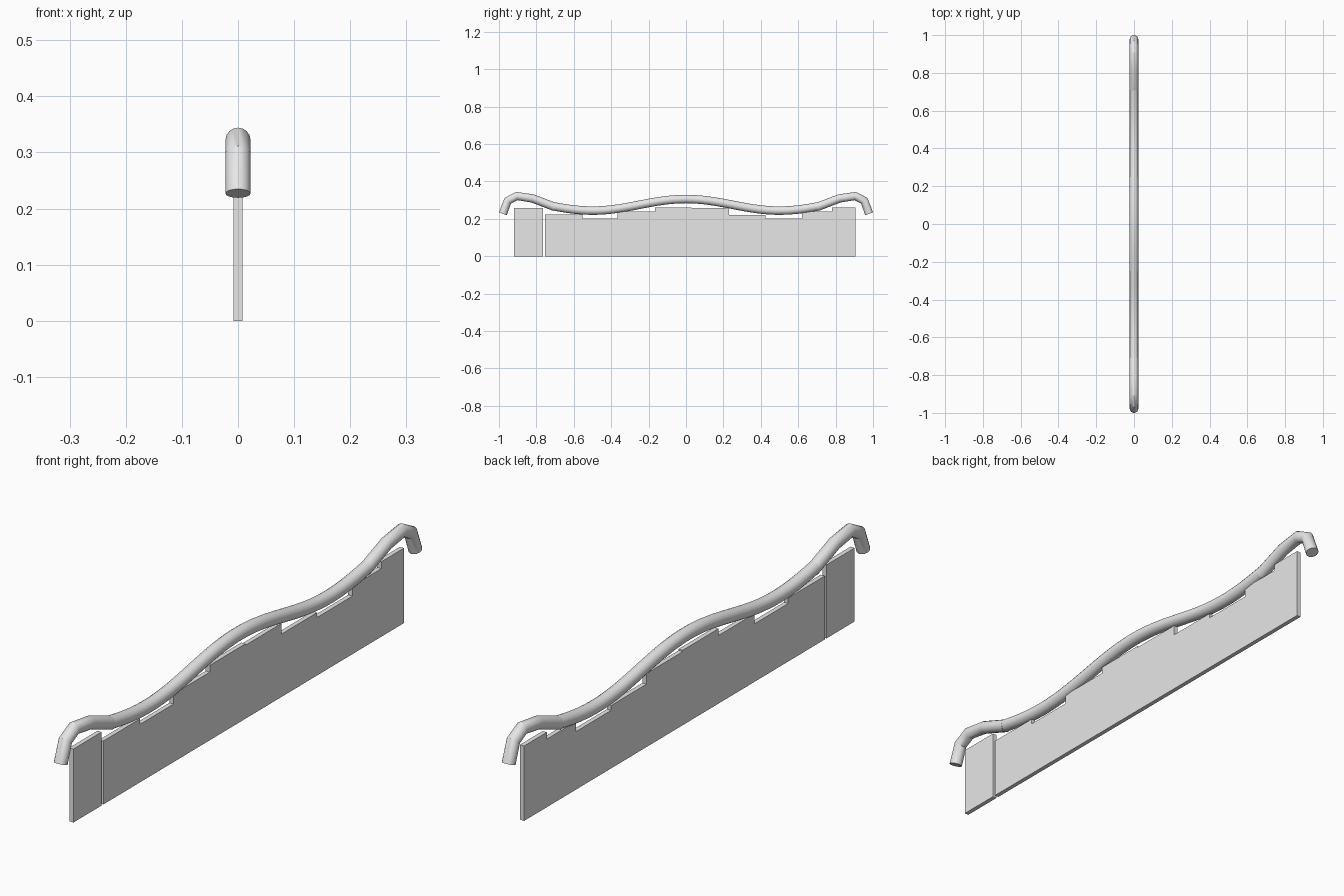
import bpy, bmesh, math

cube = bpy.data.objects.get("Cube")
if cube:
    bpy.data.objects.remove(cube, do_unlink=True)

grey = bpy.data.materials.new("light grey")
grey.use_nodes = True
grey.diffuse_color = (0.8, 0.8, 0.8, 1)
grey.node_tree.nodes["Principled BSDF"].inputs["Base Color"].default_value = (0.8, 0.8, 0.8, 1)

TUBE_RADIUS = 0.0225
PANEL_HALF = 0.008


def tube(name, path):
    """Round capped tube along (y, z) points."""
    curve = bpy.data.curves.new(name, "CURVE")
    curve.dimensions = "3D"
    curve.bevel_depth = TUBE_RADIUS
    curve.bevel_resolution = 6
    curve.use_fill_caps = True
    spline = curve.splines.new("POLY")
    spline.points.add(len(path) - 1)
    for point, (y, z) in zip(spline.points, path):
        point.co = (0, y, z, 1)
    curve.materials.append(grey)
    obj = bpy.data.objects.new(name, curve)
    bpy.context.collection.objects.link(obj)
    bpy.ops.object.select_all(action="DESELECT")
    obj.select_set(True)
    bpy.context.view_layer.objects.active = obj
    bpy.ops.object.convert(target="MESH")
    bpy.ops.object.shade_smooth_by_angle(angle=math.radians(35))


def stepped_panel(name, start, steps):
    """Thin upright plate whose top edge follows (end_y, height) steps."""
    outline = [(start, 0)]
    y = start
    for end, height in steps:
        outline += [(y, height), (end, height)]
        y = end
    outline.append((y, 0))
    bm = bmesh.new()
    face = bm.faces.new([bm.verts.new((-PANEL_HALF, y, z)) for y, z in outline])
    new = bmesh.ops.extrude_face_region(bm, geom=[face])["geom"]
    bmesh.ops.translate(bm, vec=(2 * PANEL_HALF, 0, 0),
                        verts=[g for g in new if isinstance(g, bmesh.types.BMVert)])
    bmesh.ops.recalc_face_normals(bm, faces=bm.faces)
    mesh = bpy.data.meshes.new(name)
    bm.to_mesh(mesh)
    bm.free()
    mesh.materials.append(grey)
    bpy.context.collection.objects.link(bpy.data.objects.new(name, mesh))


# Plates below the rail
stepped_panel("front_panel", -0.92, [(-0.765, 0.257)])
stepped_panel("main_panel", -0.755, [
    (-0.553, 0.222), (-0.367, 0.203), (-0.167, 0.238), (0.03, 0.262), (0.23, 0.257),
    (0.425, 0.22), (0.62, 0.203), (0.78, 0.238), (0.905, 0.262)])

# Wavy handrail
COUNT = 36
wave = []
for i in range(COUNT + 1):
    y = -0.71 + 1.42 * i / COUNT
    wave.append((y, 0.275 + 0.031 * math.cos(2 * math.pi * y)))
tube("wavy_rail", wave)

# Turned-down ends, made of straight pipe pieces
bend = [(0.70, 0.263), (0.82, 0.309), (0.905, 0.322), (0.953, 0.297), (0.979, 0.227)]
for side, label in ((-1, "front"), (1, "back")):
    tube(label + "_rail_end", [(side * y, z) for y, z in bend])
